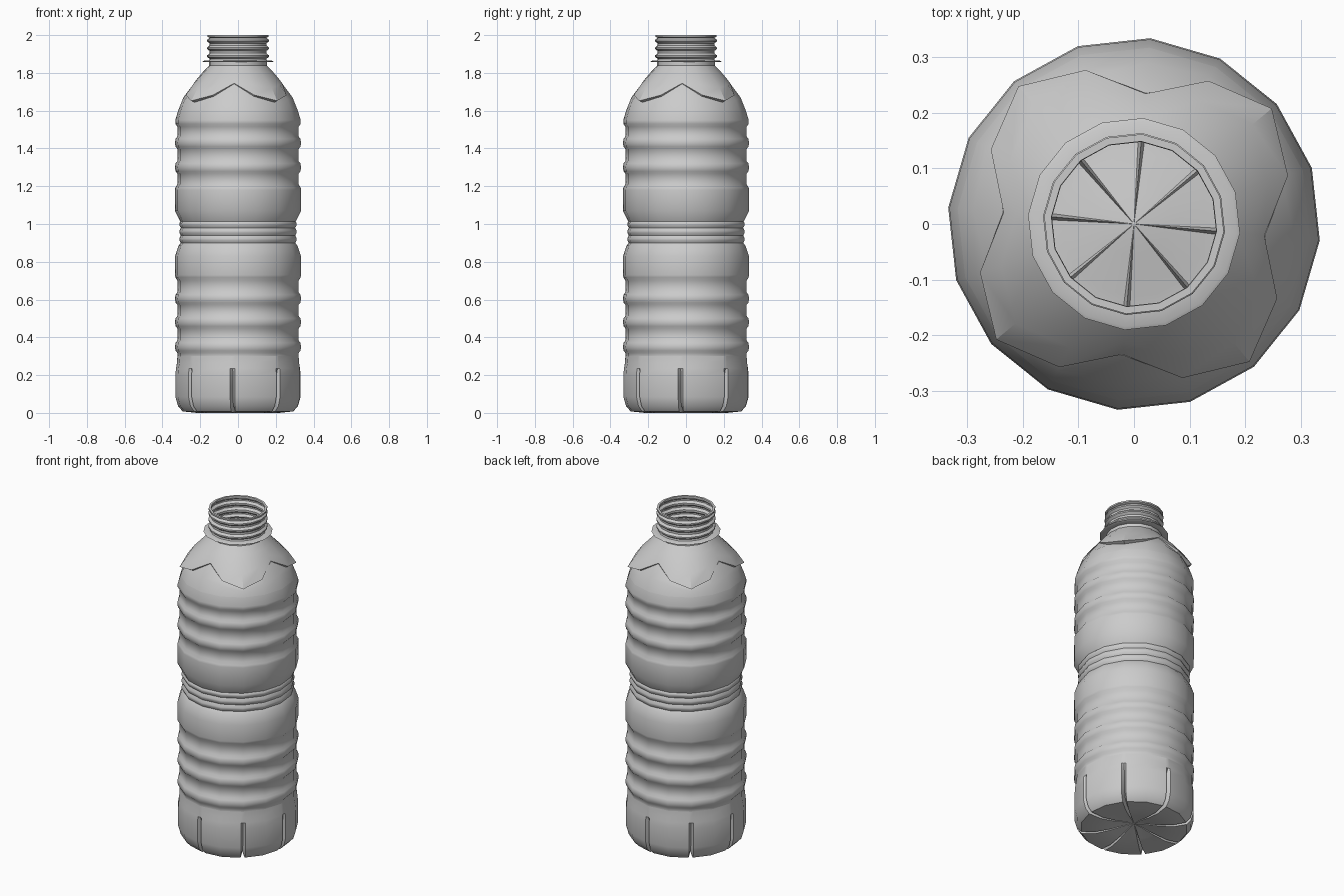
import bpy, bmesh
from math import sin, cos, radians

if "Cube" in bpy.data.objects:
    bpy.data.objects.remove(bpy.data.objects["Cube"])

N, START = 16, -5.0   # sides of the bottle and angle of the first corner


def pt(r, z, deg):
    return (r * cos(radians(deg)), r * sin(radians(deg)), z)


def loft(name, rings, centre_z=None, angle=40):
    """Skin a list of closed rings; optionally close the first one to a centre point."""
    bm = bmesh.new()
    loops = [[bm.verts.new(p) for p in ring] for ring in rings]
    n = len(loops[0])
    for a, b in zip(loops, loops[1:]):
        for i in range(n):
            j = (i + 1) % n
            bm.faces.new((a[i], a[j], b[j], b[i]))
    if centre_z is not None:
        c = bm.verts.new((0, 0, centre_z))
        for i in range(n):
            bm.faces.new((c, loops[0][(i + 1) % n], loops[0][i]))
    me = bpy.data.meshes.new(name)
    bm.to_mesh(me)
    bm.free()
    ob = bpy.data.objects.new(name, me)
    bpy.context.collection.objects.link(ob)
    bpy.ops.object.select_all(action='DESELECT')
    ob.select_set(True)
    bpy.context.view_layer.objects.active = ob
    bpy.ops.object.shade_smooth_by_angle(angle=radians(angle))
    return ob


def ring(r, z):
    return [pt(r, z, START + 360 / N * i) for i in range(N)]


def star_ring(peak, mid, tip):
    """Ring whose (r, z) alternates peak, mid, tip, mid around the bottle."""
    cyc = (peak, mid, tip, mid)
    return [pt(*cyc[i % 4], START + 360 / N * i) for i in range(N)]


def rib(z, r=0.335, base=0.322, h=0.025):
    return [(base, z - h - 0.008), (r - 0.003, z - h + 0.004), (r, z),
            (r - 0.003, z + h - 0.004), (base, z + h + 0.008)]


# Base: panels split by eight narrow grooves running under the foot
# rows are (r, z, groove r, groove z)
rows = [(0.06, 0.028, 0.06, 0.034), (0.13, 0.012, 0.13, 0.034),
        (0.22, 0.0, 0.215, 0.03), (0.295, 0.008, 0.27, 0.035),
        (0.32, 0.035, 0.29, 0.055), (0.334, 0.085, 0.303, 0.09),
        (0.334, 0.20, 0.308, 0.20), (0.331, 0.235, 0.325, 0.235),
        (0.325, 0.265, 0.325, 0.265), (0.322, 0.30, 0.322, 0.30)]
HALF = 2.2
flat = cos(radians(11.25)) / cos(radians(11.25 - HALF))
base = []
for r, z, gr, gz in rows:
    loop = []
    for k in range(8):
        g = START + 45 * k
        loop += [pt(gr, gz, g), pt(r * flat, z, g + HALF),
                 pt(r, z, g + 22.5), pt(r * flat, z, g + 45 - HALF)]
    base.append(loop)
loft("base", base, centre_z=0.036)

# Body: ribs, two smooth grip bands and the narrow waist
body = [(0.322, 0.30)]
for z in (0.35, 0.48, 0.605):
    body += rib(z)
body += [(0.322, 0.70), (0.333, 0.718), (0.335, 0.73), (0.335, 0.83), (0.316, 0.885)]
for z in (0.90, 0.94, 0.98):
    body += [(0.304, z), (0.312, z + 0.014), (0.312, z + 0.024)]
body += [(0.306, 1.012), (0.335, 1.07), (0.335, 1.18), (0.333, 1.193), (0.322, 1.21)]
for z in (1.30, 1.43):
    body += rib(z)
body += [(0.322, 1.515), (0.333, 1.53), (0.333, 1.55), (0.318, 1.60)]
loft("body", [ring(*p) for p in body])

# Shoulder: dome below, petal edge with a small step, cone above
loft("shoulder", [
    ring(0.318, 1.60),
    star_ring((0.290, 1.67), (0.298, 1.655), (0.305, 1.632)),
    star_ring((0.236, 1.742), (0.278, 1.676), (0.300, 1.644)),
    star_ring((0.235, 1.745), (0.290, 1.682), (0.323, 1.652)),
    star_ring((0.212, 1.775), (0.250, 1.738), (0.278, 1.720)),
    ring(0.188, 1.803),
    ring(0.155, 1.838),
], angle=30)

# Neck: support collar and thread ridges, open at the top
neck = [(0.155, 1.838), (0.155, 1.857), (0.185, 1.858), (0.191, 1.861),
        (0.185, 1.864), (0.154, 1.866)]
for z in (1.888, 1.93, 1.97):
    neck += [(0.151, z - 0.014), (0.164, z - 0.003), (0.164, z + 0.005), (0.151, z + 0.016)]
neck += [(0.162, 1.991), (0.162, 2.0), (0.149, 2.0), (0.148, 1.99)]
loft("neck", [ring(*p) for p in neck])
